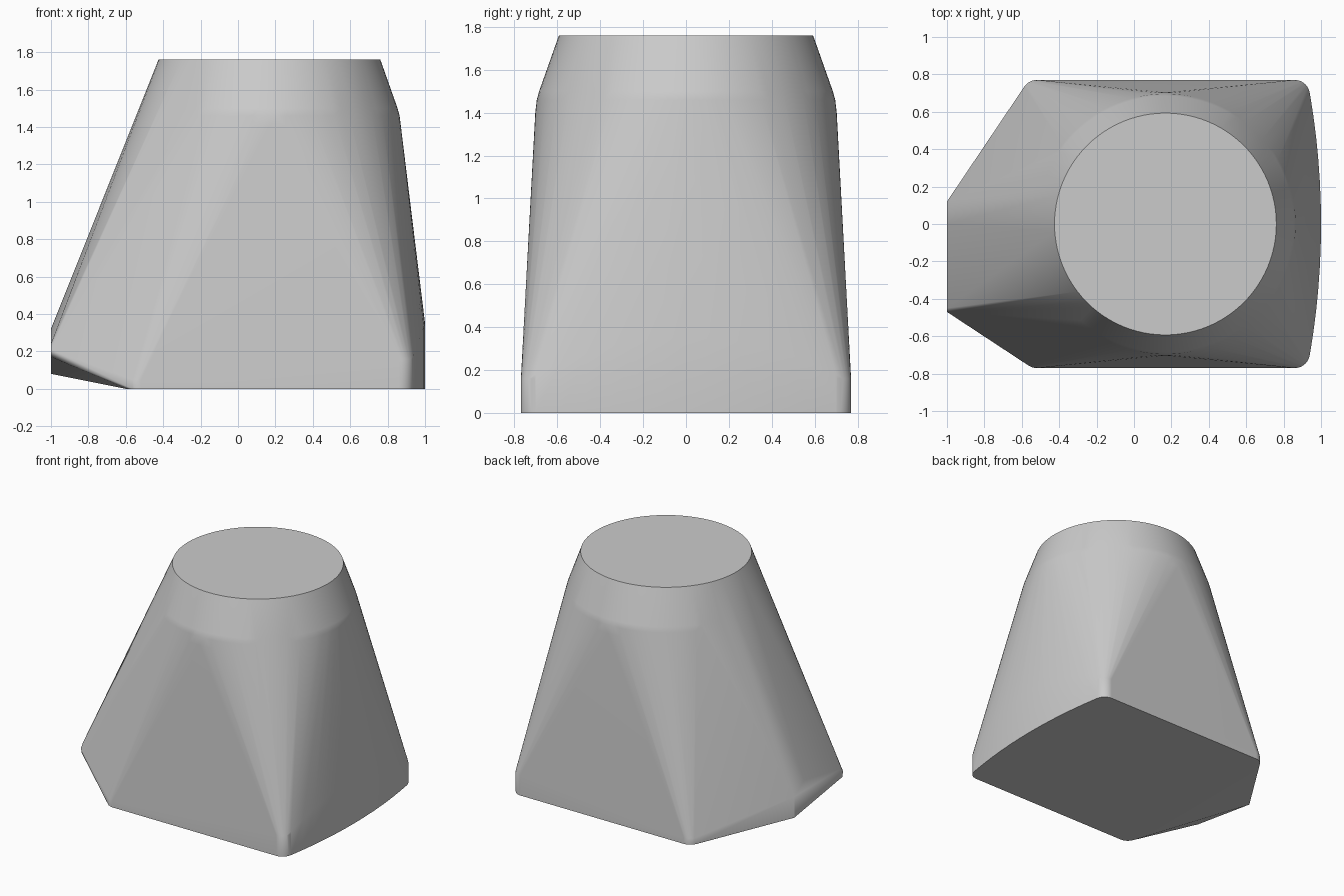
import bpy
import bmesh
from math import cos, sin, tau, radians

cube = bpy.data.objects.get("Cube")
if cube:
    bpy.data.objects.remove(cube, do_unlink=True)

grey = bpy.data.materials.new("plain grey")
grey.use_nodes = True
tone = (0.6, 0.6, 0.6, 1)
grey.diffuse_color = tone
grey.node_tree.nodes["Principled BSDF"].inputs["Base Color"].default_value = tone


def arc(cx, cy, z, radius, steps, start=0.0, sweep=tau):
    """Points along a horizontal arc."""
    return [(cx + radius * cos(start + sweep * i / steps),
             cy + radius * sin(start + sweep * i / steps), z) for i in range(steps)]


points = []

# Round neck with a softened shoulder
for z, radius in ((1.76, 0.593), (1.5, 0.685), (1.46, 0.696), (1.4, 0.703)):
    points += arc(0.168, 0, z, radius, 96)

# Rounded base corners, each a short upright column
for side in (-1, 1):
    for z in (0, 0.16):
        points += arc(0.86, side * 0.69, z, 0.08, 32)
        points += arc(-0.52, side * 0.69, z * 0.3, 0.08, 32)

# Bulged side with an arched upper edge
for i in range(-6, 7):
    t = i / 6
    x, y = 1 - 0.06 * t * t, 0.7 * t
    points += [(x, y, 0), (x, y, 0.35 - 0.17 * t * t)]

# Blunt raised nose
points += [(-1, 0.12, 0.08), (-1, 0.12, 0.24), (-1, 0, 0.32),
           (-1, -0.45, 0.24), (-1, -0.47, 0.21), (-1, -0.46, 0.17)]

# Stretch a skin around all the outlines
bm = bmesh.new()
for p in points:
    bm.verts.new(p)
hull = bmesh.ops.convex_hull(bm, input=bm.verts[:], use_existing_faces=False)
inside = {g for g in hull["geom_interior"] + hull["geom_unused"]
          if isinstance(g, bmesh.types.BMVert)}
bmesh.ops.delete(bm, geom=list(inside), context="VERTS")
bmesh.ops.dissolve_limit(bm, angle_limit=radians(0.4), verts=bm.verts[:], edges=bm.edges[:])
bmesh.ops.recalc_face_normals(bm, faces=bm.faces[:])

mesh = bpy.data.meshes.new("tapered_body")
bm.to_mesh(mesh)
bm.free()
mesh.materials.append(grey)
body = bpy.data.objects.new("tapered_body", mesh)
bpy.context.collection.objects.link(body)

# Smooth sides with crisp rims
bpy.context.view_layer.objects.active = body
body.select_set(True)
bpy.ops.object.shade_smooth_by_angle(angle=radians(30))
weighted = body.modifiers.new("even_shading", "WEIGHTED_NORMAL")
weighted.keep_sharp = True
